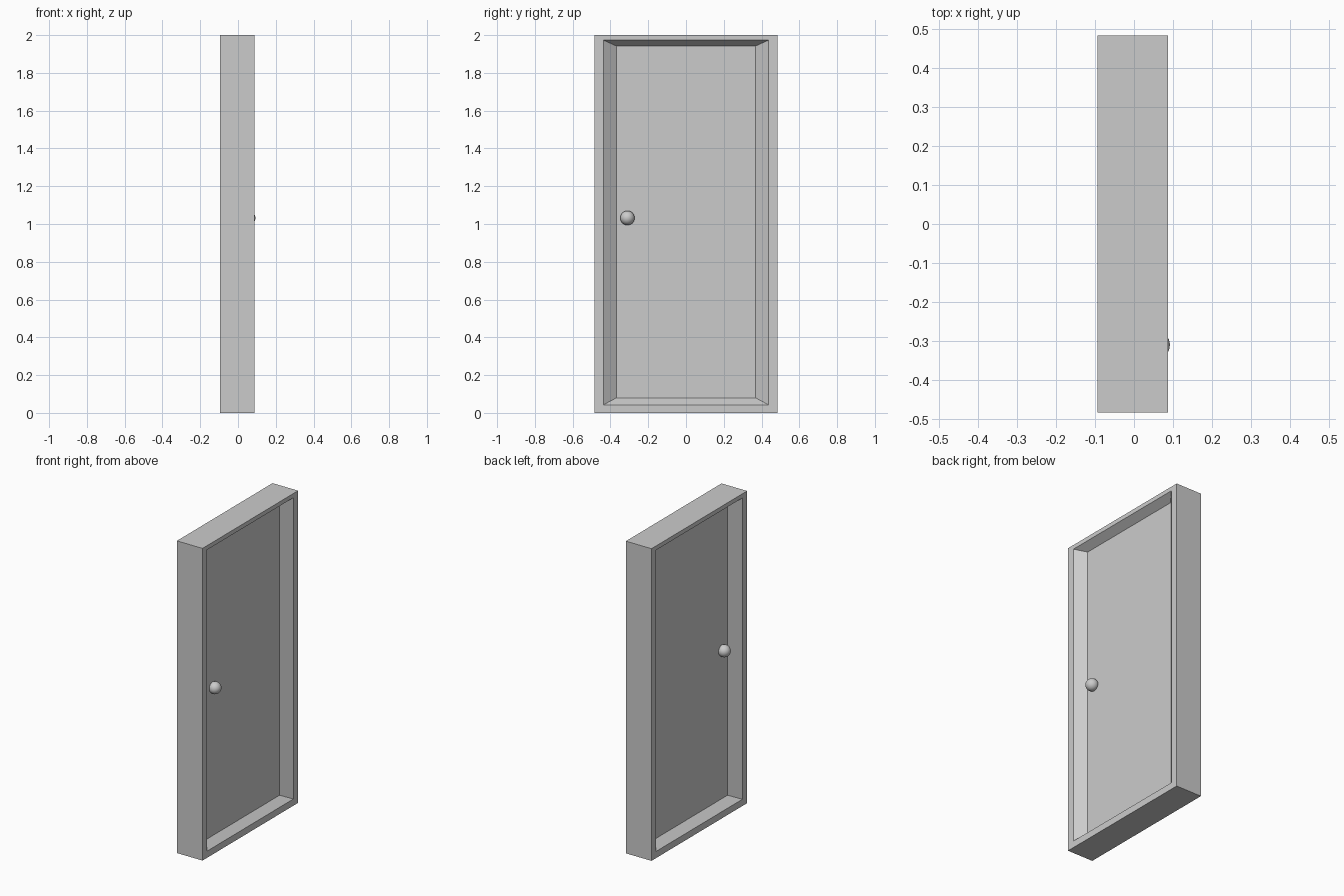
import bpy, bmesh
from math import pi

if "Cube" in bpy.data.objects:
    bpy.data.objects.remove(bpy.data.objects["Cube"])

def ring(bm, x, half_width, bottom, top):
    """Rectangular loop of vertices in a plane of constant x."""
    corners = [(-half_width, bottom), (half_width, bottom),
               (half_width, top), (-half_width, top)]
    return [bm.verts.new((x, y, z)) for y, z in corners]

# Door slab with its frame: rectangles lofted from front panel round to back panel
sections = [
    (0.037, 0.368, 0.080, 1.942),    # front panel
    (0.087, 0.4365, 0.043, 1.973),   # front opening
    (0.087, 0.484, 0.0, 2.0),        # outer frame
    (-0.094, 0.484, 0.0, 2.0),
    (-0.094, 0.4365, 0.043, 1.973),  # back opening
    (-0.037, 0.368, 0.080, 1.942),   # back panel
]
bm = bmesh.new()
rings = [ring(bm, *s) for s in sections]
for a, b in zip(rings, rings[1:]):
    for i in range(4):
        j = (i + 1) % 4
        bm.faces.new((a[i], a[j], b[j], b[i]))
bm.faces.new(rings[0])
bm.faces.new(rings[-1])
bmesh.ops.recalc_face_normals(bm, faces=bm.faces)
mesh = bpy.data.meshes.new("framed_door")
bm.to_mesh(mesh)
bm.free()
bpy.context.collection.objects.link(bpy.data.objects.new("framed_door", mesh))

# Round knob on each side of the panel
for name, x in (("front_knob", 0.054), ("back_knob", -0.054)):
    bpy.ops.mesh.primitive_uv_sphere_add(segments=32, ring_count=16, radius=0.038,
                                         location=(x, -0.31, 1.032),
                                         rotation=(0, pi / 2, 0))
    knob = bpy.context.object
    knob.name = name
    bpy.ops.object.shade_smooth_by_angle()
